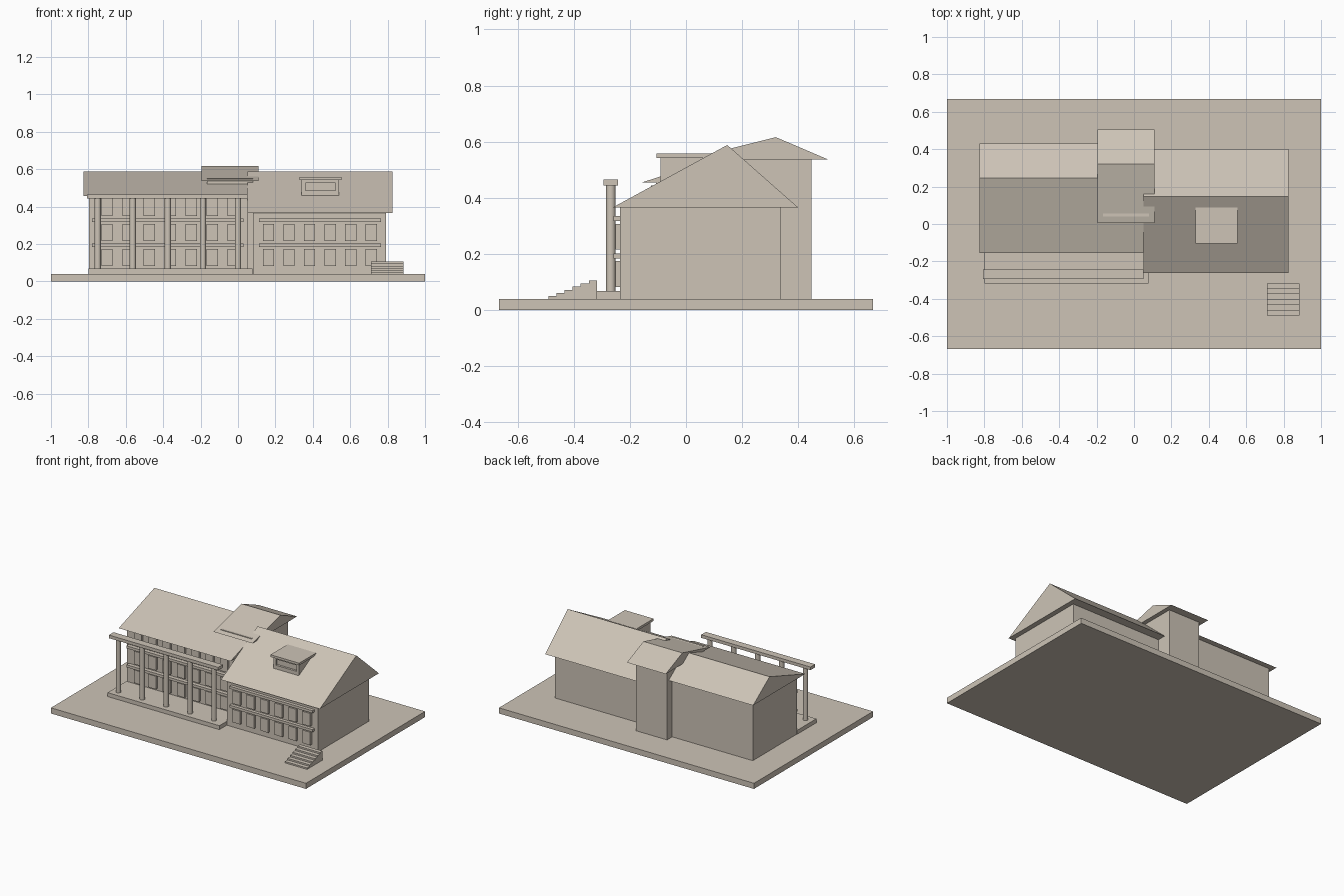
import bpy, bmesh, math

if "Cube" in bpy.data.objects:
    bpy.data.objects.remove(bpy.data.objects["Cube"])

stone = bpy.data.materials.new("warm_stone")
stone.diffuse_color = (0.61, 0.55, 0.47, 1)
stone.use_nodes = True
stone.node_tree.nodes["Principled BSDF"].inputs["Base Color"].default_value = stone.diffuse_color


def finish(name, bm):
    bmesh.ops.recalc_face_normals(bm, faces=bm.faces)
    mesh = bpy.data.meshes.new(name)
    bm.to_mesh(mesh)
    bm.free()
    mesh.materials.append(stone)
    ob = bpy.data.objects.new(name, mesh)
    bpy.context.collection.objects.link(ob)
    return ob


def extrude_x(name, x0, x1, profile):
    """Prism along x from a (y, z) outline."""
    bm = bmesh.new()
    a = [bm.verts.new((x0, y, z)) for y, z in profile]
    b = [bm.verts.new((x1, y, z)) for y, z in profile]
    bm.faces.new(a)
    bm.faces.new(b)
    for i in range(len(a)):
        j = (i + 1) % len(a)
        bm.faces.new((a[i], a[j], b[j], b[i]))
    return finish(name, bm)


def box(name, x0, x1, y0, y1, z0, z1):
    return extrude_x(name, x0, x1, [(y0, z0), (y1, z0), (y1, z1), (y0, z1)])


def gable(name, x0, x1, front, ridge, back, eave, top):
    return extrude_x(name, x0, x1, [(front, eave), (back, eave), (ridge, top)])


def window_row(name, xs, width, wall, z0, z1):
    for x in xs:
        box(name, x - width / 2, x + width / 2, wall - 0.017, wall + 0.01, z0, z1)


# Ground slab
box("ground_slab", -1, 1, -0.667, 0.667, 0, 0.04)

# Walls
box("right_wing_walls", 0.08, 0.79, -0.235, 0.338, 0.04, 0.366)
box("left_wing_walls", -0.797, 0.05, -0.107, 0.39, 0.04, 0.457)
box("tower_walls", -0.165, 0.08, 0.04, 0.447, 0.04, 0.55)

# Roofs
gable("right_wing_roof", 0.05, 0.825, -0.262, 0.147, 0.40, 0.365, 0.588)
gable("left_wing_roof", -0.827, 0.05, -0.155, 0.245, 0.43, 0.455, 0.588)
gable("tower_roof", -0.195, 0.11, 0.005, 0.32, 0.505, 0.537, 0.616)

# Dormer with a recessed window
box("dormer_core", 0.355, 0.525, -0.075, 0.08, 0.44, 0.542)
box("dormer_sill", 0.34, 0.54, -0.09, 0.0, 0.455, 0.485)
box("dormer_lintel", 0.34, 0.54, -0.09, 0.06, 0.527, 0.542)
for x in (0.34, 0.52):
    box("dormer_jamb", x, x + 0.02, -0.09, 0.06, 0.485, 0.527)
box("dormer_roof", 0.328, 0.553, -0.105, 0.087, 0.541, 0.557)

# Windows and ledges
floors = [(0.082, 0.174), (0.215, 0.307), (0.35, 0.443)]
ledges = [(0.183, 0.201), (0.317, 0.335)]
right_xs = [0.163 + 0.11 * i for i in range(6)]
left_xs = [-0.70 + 0.1125 * i for i in range(7)]
for z0, z1 in floors[:2]:
    window_row("right_window", right_xs, 0.06, -0.235, z0, z1)
for z0, z1 in floors:
    window_row("left_window", left_xs, 0.06, -0.107, z0, z1)
for z0, z1 in ledges:
    box("right_ledge", 0.113, 0.765, -0.258, -0.23, z0, z1)
    box("left_ledge", -0.78, 0.03, -0.135, -0.1, z0, z1)

# Colonnade on its terrace
box("terrace", -0.80, 0.077, -0.318, -0.1, 0.04, 0.068)
box("colonnade_beam", -0.807, 0.05, -0.294, -0.242, 0.443, 0.465)
for i in range(5):
    bm = bmesh.new()
    bmesh.ops.create_cone(bm, cap_ends=True, segments=24, radius1=0.017,
                          radius2=0.017, depth=0.38)
    bmesh.ops.translate(bm, verts=bm.verts, vec=(-0.75 + 0.1875 * i, -0.268, 0.256))
    ob = finish("column", bm)
    bpy.context.view_layer.objects.active = ob
    ob.select_set(True)
    bpy.ops.object.shade_smooth_by_angle(angle=math.radians(40))
    ob.select_set(False)

# Free-standing steps
steps = [(-0.318, 0.04), (-0.49, 0.04)]
for i in range(6):
    z = 0.05 + 0.011 * i
    y = -0.49 + 0.0287 * i
    steps += [(y, z), (y + 0.0287, z)]
extrude_x("entrance_steps", 0.71, 0.885, steps)
